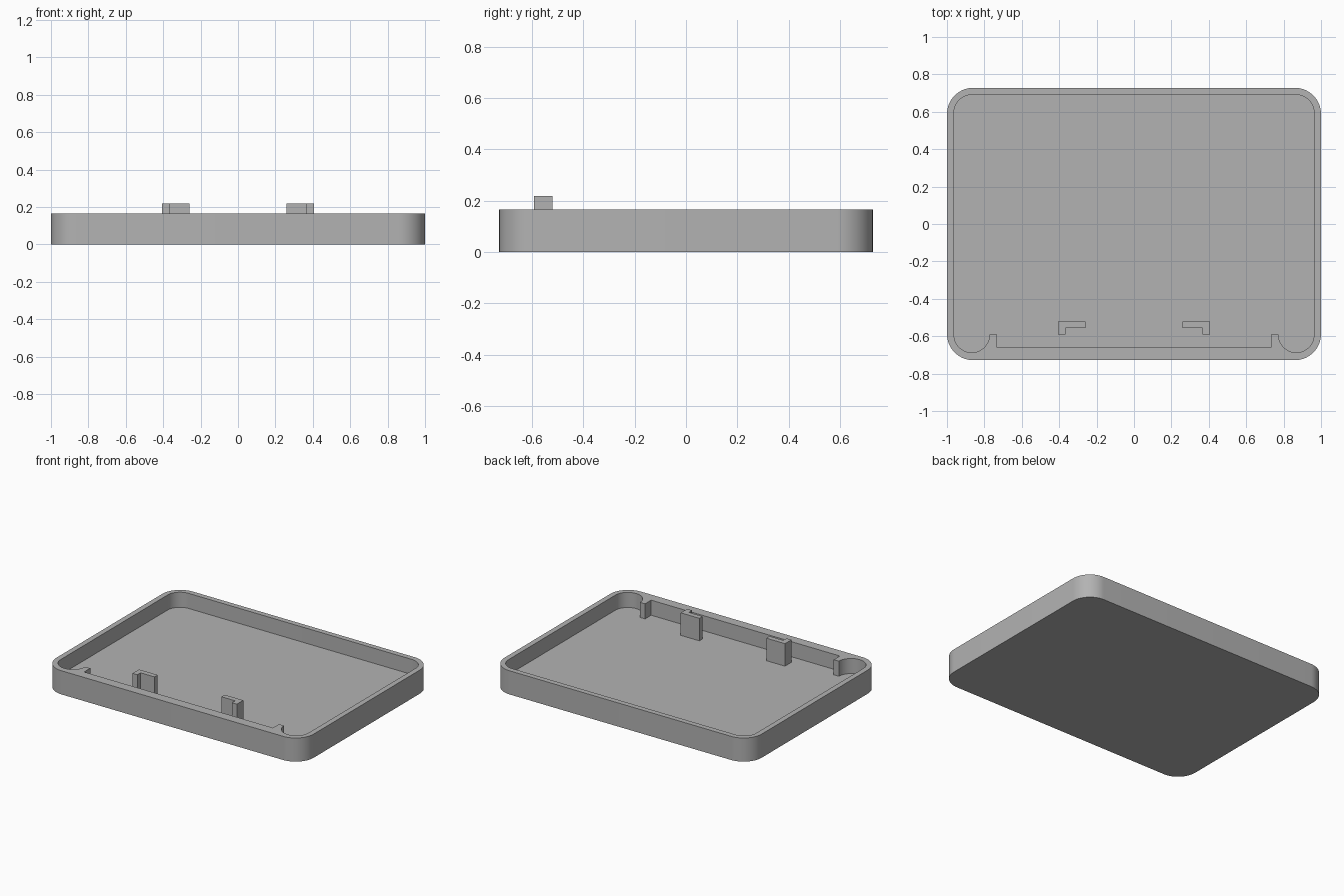
import bpy, bmesh
from math import cos, sin, radians

cube = bpy.data.objects.get("Cube")
if cube:
    bpy.data.objects.remove(cube, do_unlink=True)

HALF_X, HALF_Y = 1.0, 0.728
WALL, FLOOR, RIM, POST_TOP = 0.0375, 0.06, 0.166, 0.218

grey = bpy.data.materials.new("plain grey")
grey.use_nodes = True
grey.diffuse_color = (0.45, 0.45, 0.45, 1)
grey.node_tree.nodes["Principled BSDF"].inputs["Base Color"].default_value = (0.45, 0.45, 0.45, 1)


def arc(cx, cy, r, start, end, steps):
    angles = [radians(start + (end - start) * i / steps) for i in range(steps + 1)]
    return [(cx + r * cos(a), cy + r * sin(a)) for a in angles]


def mirrored(half):
    """Close a right-hand outline with its reflection across x = 0."""
    return half + [(-x, y) for x, y in reversed(half)]


def prism(name, outline, z0, z1):
    """Extrude a flat outline upward into a closed solid."""
    bm = bmesh.new()
    base = bm.faces.new([bm.verts.new((x, y, z0)) for x, y in outline])
    top = bmesh.ops.extrude_face_region(bm, geom=[base])["geom"]
    verts = [v for v in top if isinstance(v, bmesh.types.BMVert)]
    bmesh.ops.translate(bm, vec=(0, 0, z1 - z0), verts=verts)
    bmesh.ops.recalc_face_normals(bm, faces=bm.faces)
    mesh = bpy.data.meshes.new(name)
    bm.to_mesh(mesh)
    bm.free()
    mesh.materials.append(grey)
    obj = bpy.data.objects.new(name, mesh)
    bpy.context.collection.objects.link(obj)
    return obj


# Tray body: rounded rectangle
R = 0.14
tray = prism("tray", mirrored(
    arc(HALF_X - R, R - HALF_Y, R, -90, 0, 16)
    + arc(HALF_X - R, HALF_Y - R, R, 0, 90, 16)), 0, RIM)

# Hollow: thicker front wall, small fins and round front corner pockets
in_x, in_y, r = HALF_X - WALL, HALF_Y - WALL, 0.095
fin_y = -0.592
hollow = prism("hollow_cutter", mirrored(
    [(0.733, -0.66), (0.733, fin_y)]
    + arc(in_x - r, fin_y, r, 180, 360, 32)
    + arc(in_x - r, in_y - r, r, 0, 90, 16)), FLOOR, RIM + 0.1)
hollow.hide_render = True

cut = tray.modifiers.new("hollow", "BOOLEAN")
cut.operation = "DIFFERENCE"
cut.solver = "EXACT"
cut.object = hollow
bpy.ops.object.select_all(action="DESELECT")
bpy.context.view_layer.objects.active = tray
tray.select_set(True)
bpy.ops.object.modifier_apply(modifier=cut.name)
bpy.data.objects.remove(hollow, do_unlink=True)
bpy.ops.object.shade_smooth_by_angle(angle=radians(30))

# L-shaped posts, legs toward the front wall
post = [(0.26, -0.52), (0.26, -0.556), (0.367, -0.556),
        (0.367, -0.592), (0.405, -0.592), (0.405, -0.52)]
for name, side in (("left_post", 1), ("right_post", -1)):
    prism(name, [(side * x, y) for x, y in post], FLOOR, POST_TOP)
